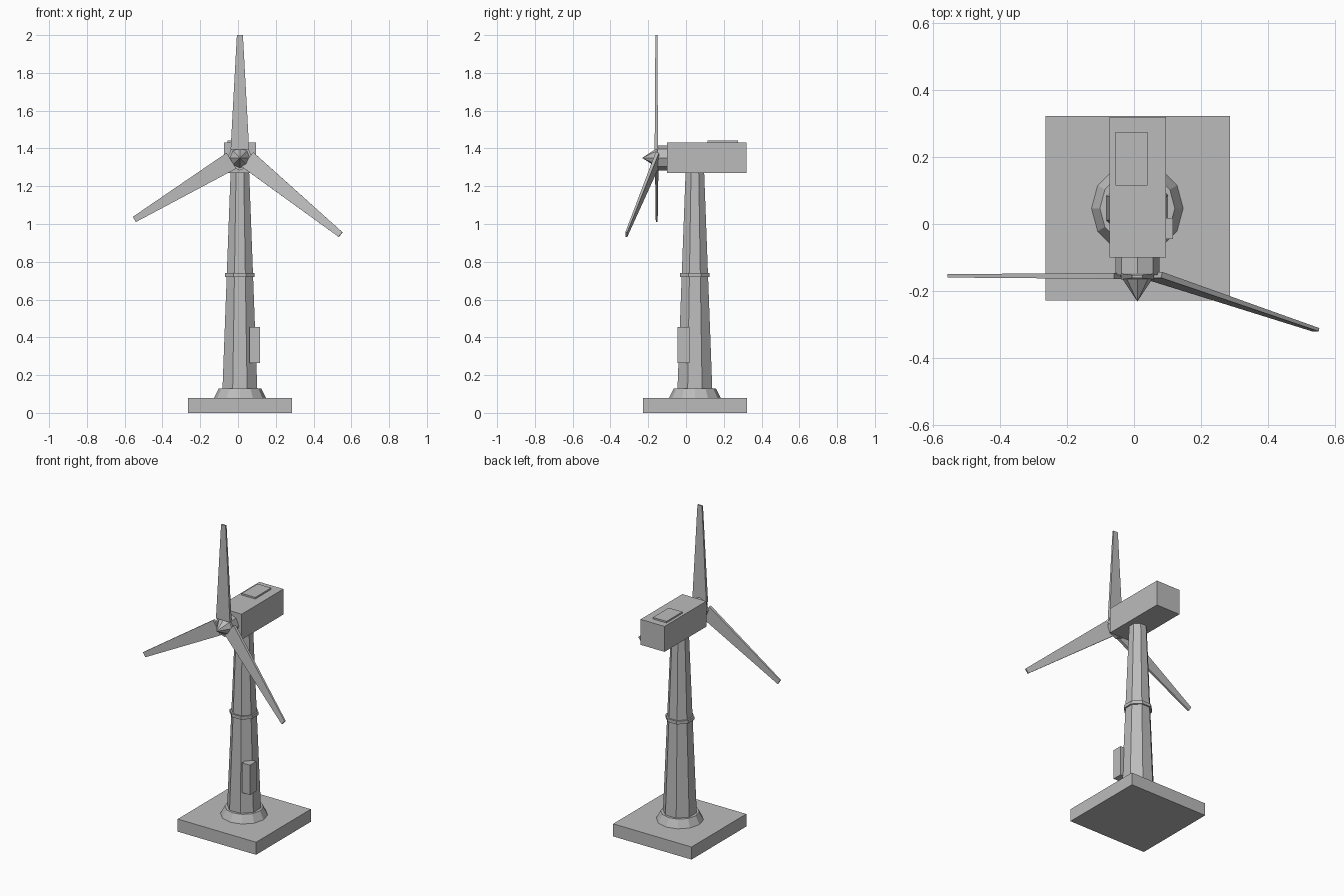
import bpy, bmesh, math
from mathutils import Vector, Matrix

cube = bpy.data.objects.get("Cube")
if cube:
    bpy.data.objects.remove(cube)

GREY = (0.5, 0.5, 0.5, 1)
grey = bpy.data.materials.new("plain grey")
grey.use_nodes = True
grey.diffuse_color = GREY
grey.node_tree.nodes["Principled BSDF"].inputs["Base Color"].default_value = GREY


def finish(name, bm):
    bmesh.ops.recalc_face_normals(bm, faces=bm.faces)
    mesh = bpy.data.meshes.new(name)
    bm.to_mesh(mesh)
    bm.free()
    mesh.materials.append(grey)
    obj = bpy.data.objects.new(name, mesh)
    bpy.context.collection.objects.link(obj)
    return obj


def box(name, low, high):
    low, high = Vector(low), Vector(high)
    bm = bmesh.new()
    bmesh.ops.create_cube(bm, size=1)
    bmesh.ops.scale(bm, vec=high - low, verts=bm.verts)
    bmesh.ops.translate(bm, vec=(low + high) / 2, verts=bm.verts)
    return finish(name, bm)


def cone(name, sides, start, end, r1, r2, turn=0.0):
    """Faceted cone or prism running from start to end."""
    start, end = Vector(start), Vector(end)
    axis = end - start
    bm = bmesh.new()
    bmesh.ops.create_cone(bm, cap_ends=True, segments=sides, radius1=r1,
                          radius2=r2, depth=axis.length,
                          matrix=Matrix.Rotation(turn, 4, 'Z'))
    aim = axis.to_track_quat('Z', 'Y').to_matrix().to_4x4()
    bm.transform(Matrix.Translation((start + end) / 2) @ aim)
    return finish(name, bm)


def blade(name, root, tip):
    """Flat tapered blade, broad side to the front."""
    root, tip = Vector(root), Vector(tip)
    along = (tip - root).normalized()
    across = along.cross(Vector((0, 1, 0))).normalized()
    out = along.cross(across)
    bm = bmesh.new()
    rings = []
    for centre, width, thick in ((root, 0.098, 0.018), (tip, 0.032, 0.01)):
        rings.append([bm.verts.new(centre + across * u * width / 2 + out * v * thick / 2)
                      for u, v in ((-1, -1), (1, -1), (1, 1), (-1, 1))])
    a, b = rings
    bm.faces.new(a)
    bm.faces.new(b)
    for i in range(4):
        j = (i + 1) % 4
        bm.faces.new((a[i], a[j], b[j], b[i]))
    return finish(name, bm)


X, Y = 0.01, 0.047            # tower axis
HUB_Z = 1.35
FLAT = math.pi / 8            # turns an octagon flat side out

# Base and tower
box("base_slab", (-0.265, -0.228, 0), (0.287, 0.323, 0.08))
cone("tower_collar", 12, (X, Y, 0.08), (X, Y, 0.13), 0.137, 0.112)
cone("tower", 8, (X, Y, 0.12), (X, Y, 1.28), 0.1, 0.053, FLAT)
cone("tower_band", 8, (X, Y, 0.72), (X, Y, 0.74), 0.085, 0.085, FLAT)
box("service_box", (0.06, -0.045, 0.265), (0.116, 0.018, 0.455))

# Machine housing with roof hatch
box("housing", (-0.073, -0.1, 1.27), (0.096, 0.32, 1.432))
box("roof_hatch", (-0.055, 0.115, 1.43), (0.041, 0.275, 1.442))

# Rotor
cone("hub", 8, (X, -0.095, HUB_Z), (X, -0.152, HUB_Z), 0.066, 0.066)
cone("nose_cone", 8, (X, -0.15, HUB_Z), (X, -0.232, HUB_Z), 0.054, 0.0)
blade("upper_blade", (X, -0.157, 1.395), (X, -0.157, 2.0))
blade("right_blade", (-0.035, -0.155, 1.335), (-0.549, -0.155, 1.024))
blade("left_blade", (0.052, -0.152, 1.34), (0.543, -0.316, 0.944))
